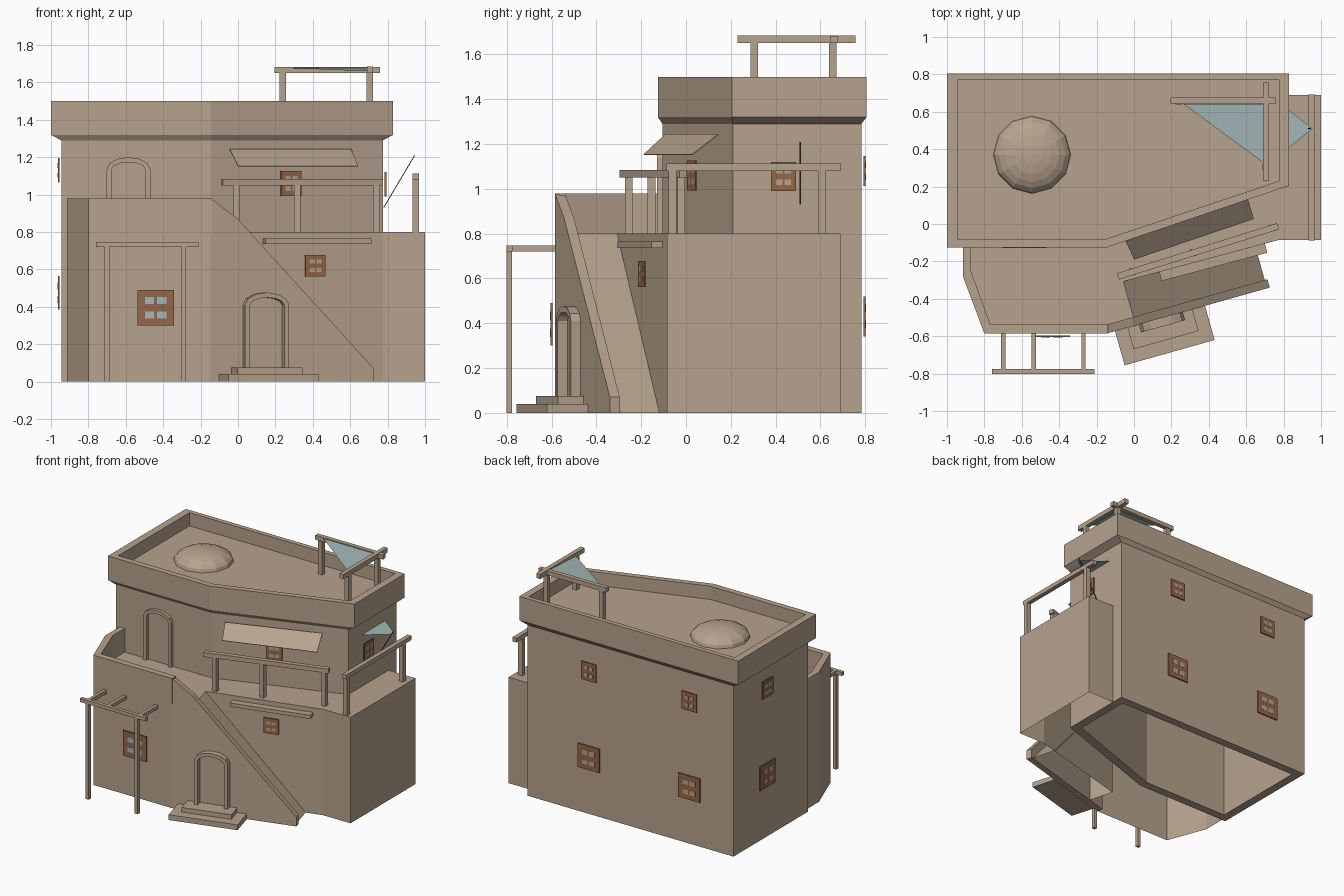
import bpy, bmesh, math
from mathutils import Vector

if "Cube" in bpy.data.objects:
    bpy.data.objects.remove(bpy.data.objects["Cube"])


def material(name, rgb):
    m = bpy.data.materials.new(name)
    m.diffuse_color = (*rgb, 1)
    m.use_nodes = True
    m.node_tree.nodes["Principled BSDF"].inputs["Base Color"].default_value = m.diffuse_color
    return m


CLAY = material("clay plaster", (0.47, 0.365, 0.27))
TERRA = material("terracotta", (0.30, 0.135, 0.065))
CLOTH = material("pale blue cloth", (0.37, 0.47, 0.47))
DARK = material("dark rope", (0.05, 0.05, 0.05))


def finish(bm, name, mat):
    bmesh.ops.recalc_face_normals(bm, faces=bm.faces)
    me = bpy.data.meshes.new(name)
    bm.to_mesh(me)
    bm.free()
    me.materials.append(mat)
    ob = bpy.data.objects.new(name, me)
    bpy.context.collection.objects.link(ob)
    return ob


def loft(name, rings, mat=CLAY, caps=(True, True)):
    """Skin closed rings of 3D points, optionally capping the ends."""
    bm = bmesh.new()
    vs = [[bm.verts.new(p) for p in r] for r in rings]
    n = len(vs[0])
    for a, b in zip(vs, vs[1:]):
        for i in range(n):
            bm.faces.new((a[i], a[(i + 1) % n], b[(i + 1) % n], b[i]))
    if caps[0]:
        bm.faces.new(vs[0])
    if caps[1]:
        bm.faces.new(vs[-1])
    return finish(bm, name, mat)


def lift(poly, z):
    return [(x, y, z) for x, y in poly]


def frame(o, ang):
    """Point maker: s along a wall, d inward, z up."""
    c, s = math.cos(ang), math.sin(ang)
    return lambda u, d, z: (o[0] + u * c - d * s, o[1] + u * s + d * c, z)


def panel(name, f, profile, d0, d1, mat=CLAY):
    return loft(name, [[f(s, d, z) for s, z in profile] for d in (d0, d1)], mat)


def rect(s0, s1, z0, z1):
    return [(s0, z0), (s1, z0), (s1, z1), (s0, z1)]


def beam(name, a, b, z0, z1, w=0.03):
    d = Vector((b[0] - a[0], b[1] - a[1]))
    f = frame(a, math.atan2(d.y, d.x))
    return panel(name, f, rect(0, d.length, z0, z1), -w / 2, w / 2)


def post(name, x, y, z0, z1, w=0.034):
    return beam(name, (x - w / 2, y), (x + w / 2, y), z0, z1, w)


def sheet(name, pts, mat):
    bm = bmesh.new()
    bm.faces.new([bm.verts.new(p) for p in pts])
    return finish(bm, name, mat)


def arch(name, f, mid, half, z0, spring, top, t, d0, d1):
    """Door surround swept up, over the arch and down."""
    def path(h, tp):
        pts = [(-h, z0)]
        for i in range(7):
            a = math.pi * (1 - i / 6)
            pts.append((h * math.cos(a), spring + (tp - spring) * math.sin(a)))
        return pts + [(h, z0)]
    rings = [[f(mid + o[0], d0, o[1]), f(mid + o[0], d1, o[1]),
              f(mid + i[0], d1, i[1]), f(mid + i[0], d0, i[1])]
             for o, i in zip(path(half, top), path(half - t, top - t))]
    loft(name, rings)


def window(name, x, y, z, w, h, ang, cell=CLAY):
    f = frame((x, y), ang)
    panel(name, f, rect(-w / 2, w / 2, z - h / 2, z + h / 2), -0.018, -0.009, TERRA)
    for i in (-1, 1):
        for k in (-1, 1):
            cs, cz = i * w * 0.17, z + k * h * 0.2
            panel(name + "_cell", f, rect(cs - w * 0.13, cs + w * 0.13, cz - h * 0.1, cz + h * 0.1),
                  -0.0195, -0.017, cell)


# main house: hollow walls, flared parapet and sunken roof in one loft
wall = [(-.945, -.105), (-.145, -.105), (.775, .21), (.775, .783), (-.945, .783)]
room = [(-.88, -.04), (-.155, -.04), (.71, .26), (.71, .72), (-.88, .72)]
rim = [(-1, -.125), (-.145, -.125), (.83, .205), (.83, .805), (-1, .805)]
roof = [(-.945, -.08), (-.15, -.08), (.775, .23), (.775, .77), (-.945, .77)]
loft("main_house", [lift(room, 1.28), lift(room, 0), lift(wall, 0), lift(wall, 1.29),
                    lift(rim, 1.32), lift(rim, 1.5), lift(roof, 1.5), lift(roof, 1.4)])

# roof dome
bm = bmesh.new()
bmesh.ops.create_uvsphere(bm, u_segments=12, v_segments=12, radius=0.207)
bmesh.ops.bisect_plane(bm, geom=bm.verts[:] + bm.edges[:] + bm.faces[:], plane_co=(0, 0, 0),
                       plane_no=(0, 0, -1), clear_outer=True)
bmesh.ops.scale(bm, vec=(1, 1, 0.42), verts=bm.verts)
dome = finish(bm, "roof_dome", CLAY)
dome.location = (-.545, .37, 1.4)

# terrace storey, open underneath
STAIR = math.atan2(.245, .87)
S = frame((-.145, -.585), STAIR)
terrace = [(-.915, -.105), (-.915, -.28), (-.80, -.585), (-.145, -.585), S(.16, 0, 0)[:2],
           S(.16, .243, 0)[:2], (.775, -.085), (1, -.085), (1, .69), (.775, .69), (.775, .21),
           (-.145, -.105)]
loft("terrace_storey", [lift(terrace, 0), lift(terrace, .8)], caps=(False, True))

# terrace parapet
outer = [(-.915, -.105), (-.915, -.28), (-.80, -.585), (-.14, -.585)]
inner = [(-.872, -.105), (-.872, -.25), (-.768, -.538), (-.14, -.538)]
loft("terrace_parapet", [[(*o, .79), (*o, .98), (*i, .98), (*i, .79)] for o, i in zip(outer, inner)])

# stair ramp and its sloping side wall
panel("stair_wall", S, [(0, 0), (.905, 0), (.905, .07), (.15, .87), (0, .98)], 0, .046)
sheet("stair_ramp", [S(.16, .04, .8), S(.16, .245, .8), S(.89, .245, 0), S(.89, .04, 0)], CLAY)

# doorsteps and door surrounds
panel("lower_doorstep", S, rect(.045, .545, 0, .04), -.19, -.001)
panel("upper_doorstep", S, rect(.115, .475, .04, .075), -.12, -.001)
arch("ground_door_frame", S, .30, .122, .075, .41, .477, .027, -.045, .002)
arch("terrace_door_frame", frame((-.585, -.105), 0), 0, .117, .8, 1.135, 1.2, .027, -.024, .002)

# front pergola
beam("pergola_beam", (-.76, -.788), (-.21, -.788), .72, .747, .027)
for x in (-.70, -.535, -.27):
    beam("pergola_rafter", (x, -.775), (x, -.58), .72, .747, .024)
for x in (-.70, -.29):
    post("pergola_post", x, -.788, 0, .72, .025)

# front railing, side railing and roof trellis
a, b = Vector((-.085, -.28)), Vector((.77, -.012))
beam("front_rail", a, b, 1.05, 1.083, .035)
for t in (.09, .47, .965):
    p = a.lerp(b, t)
    post("front_rail_post", p.x, p.y, .8, 1.05)
beam("side_rail", (.95, -.088), (.95, .692), 1.08, 1.112, .034)
for y in (-.06, .605):
    post("side_rail_post", .95, y, .8, 1.08)
beam("trellis_beam_back", (.195, .66), (.76, .66), 1.65, 1.683, .033)
beam("trellis_beam_side", (.705, .23), (.705, .757), 1.65, 1.685, .033)
for x, y in ((.24, .655), (.705, .655), (.705, .305)):
    post("trellis_post", x, y, 1.4, 1.65)

# cloth shades and the rope stay of the side one
sheet("roof_shade", [(.265, .642, 1.677), (.695, .642, 1.677), (.695, .325, 1.66)], CLOTH)
sheet("side_shade", [(.775, .65, 1.19), (.775, .365, 1.19), (.955, .51, 1.19)], CLOTH)
panel("shade_stay", frame((0, .51), 0), [(.776, .93), (.781, .93), (.947, 1.21), (.942, 1.21)],
      -.0025, .0025, DARK)

# awning on the angled wall, and ledge over the lower window
aw = sheet("awning", [(-.045, -.09, 1.24), (.605, .145, 1.24), (.64, .03, 1.15), (.0, -.187, 1.15)], CLAY)
aw.modifiers.new("thickness", "SOLIDIFY").thickness = .005
L = frame((.41, -.183), math.atan2(.223, .832))
panel("window_ledge", L, rect(-.285, .3, .737, .765), -.05, .002)

# windows on every wall
UP = math.atan2(.315, .92)
window("front_ground_window", -.44, -.587, .395, .195, .19, 0, CLOTH)
window("front_angled_window", .41, -.183, .62, .11, .115, math.atan2(.223, .832))
window("front_upper_window", .28, .04, 1.06, .115, .135, UP)
window("right_window", .775, .435, 1.055, .11, .13, math.pi / 2)
for x in (.255, -.585):
    window("back_upper_window", x, .783, 1.08, .125, .135, math.pi)
    window("back_lower_window", x, .783, .43, .18, .18, math.pi)
window("left_upper_window", -.945, .395, 1.13, .125, .13, -math.pi / 2)
window("left_lower_window", -.945, .395, .475, .18, .18, -math.pi / 2)
